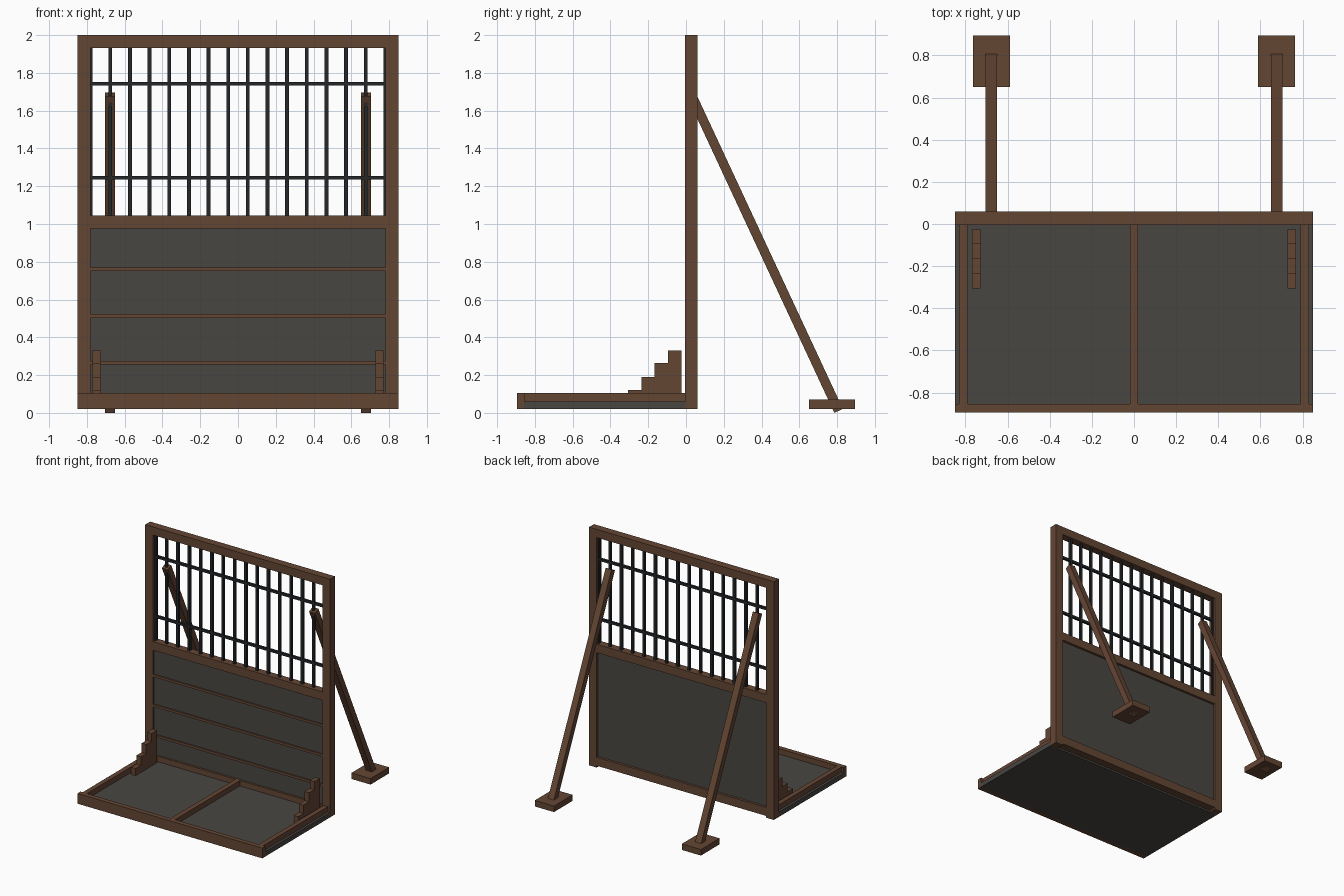
import bpy, math
from mathutils import Vector

if "Cube" in bpy.data.objects:
    bpy.data.objects.remove(bpy.data.objects["Cube"])


def material(name, rgb):
    m = bpy.data.materials.new(name)
    m.diffuse_color = (*rgb, 1)
    m.use_nodes = True
    m.node_tree.nodes["Principled BSDF"].inputs["Base Color"].default_value = m.diffuse_color
    return m


WOOD = material("brown_wood", (0.127, 0.061, 0.034))
PANEL = material("dark_panel", (0.065, 0.061, 0.055))
IRON = material("black_iron", (0.017, 0.019, 0.021))


def make(name, verts, faces, mat):
    me = bpy.data.meshes.new(name)
    me.from_pydata(verts, [], faces)
    me.materials.append(mat)
    ob = bpy.data.objects.new(name, me)
    bpy.context.collection.objects.link(ob)
    return ob


def prism(name, profile, x0, x1, mat):
    """Extrude a counter-clockwise (y, z) profile from x0 to x1."""
    n = len(profile)
    verts = [(x, y, z) for x in (x0, x1) for y, z in profile]
    faces = [tuple(range(n - 1, -1, -1)), tuple(range(n, 2 * n))]
    faces += [(i, (i + 1) % n, n + (i + 1) % n, n + i) for i in range(n)]
    return make(name, verts, faces, mat)


def box(name, x, y, z, mat):
    return prism(name, [(y[0], z[0]), (y[1], z[0]), (y[1], z[1]), (y[0], z[1])],
                 x[0], x[1], mat)


FRAME_Y = (-0.005, 0.06)
INNER = (-0.78, 0.78)

# Upright frame rails
box("top_rail", INNER, FRAME_Y, (1.932, 2.0), WOOD)
box("middle_rail", INNER, FRAME_Y, (0.975, 1.045), WOOD)
box("bottom_rail", INNER, FRAME_Y, (0.035, 0.105), WOOD)

# Lower infill panel with thin horizontal battens on the front
box("wall_panel", INNER, (0.012, 0.04), (0.10, 0.98), PANEL)
for i in range(3):
    z = 0.265 + 0.2475 * i
    box(f"wall_batten_{i}", INNER, (0.0, 0.014), (z - 0.01, z + 0.01), WOOD)

# Grille of upright bars and two cross bars
for i in range(16):
    x = -0.78 + 0.104 * i
    box(f"grille_bar_{i}", (x - 0.01, x + 0.01), (0.02, 0.04), (1.04, 1.935), IRON)
for i, z in enumerate((1.245, 1.743)):
    box(f"grille_cross_bar_{i}", INNER, (0.02, 0.04), (z - 0.01, z + 0.01), IRON)

# Platform
box("floor_panel", (-0.85, 0.85), (-0.858, -0.005), (0.02, 0.06), PANEL)
box("floor_front_rail", (-0.85, 0.85), (-0.895, -0.855), (0.02, 0.105), WOOD)
box("floor_centre_batten", (-0.02, 0.02), (-0.855, -0.005), (0.055, 0.105), WOOD)

# Stepped bracket outline
steps = [(-0.307, 0.06), (-0.025, 0.06)]
for i, z in enumerate((0.33, 0.265, 0.19, 0.12)):
    steps += [(-0.025 - 0.0705 * i, z), (-0.025 - 0.0705 * (i + 1), z)]

# Sloping brace outline, square-cut at both ends
top, foot = Vector((0.028, 1.685)), Vector((0.808, 0.0107))
d = (foot - top).normalized()
side = Vector((-d.y, d.x)) * 0.025
brace = [tuple(p) for p in (top - side, foot - side, foot + side, top + side)]

# Parts repeated on the left and right
for label, s in (("left", -1), ("right", 1)):
    def span(a, b):
        return sorted((s * a, s * b))
    box(f"post_{label}", span(0.78, 0.85), FRAME_Y, (0.02, 2.0), WOOD)
    box(f"floor_side_rail_{label}", span(0.79, 0.83), (-0.855, -0.005),
        (0.06, 0.105), WOOD)
    prism(f"stepped_bracket_{label}", steps, *span(0.728, 0.77), WOOD)
    prism(f"brace_{label}", brace, *span(0.65, 0.704), WOOD)
    box(f"brace_foot_{label}", span(0.588, 0.764), (0.65, 0.895), (0.02, 0.07), WOOD)
